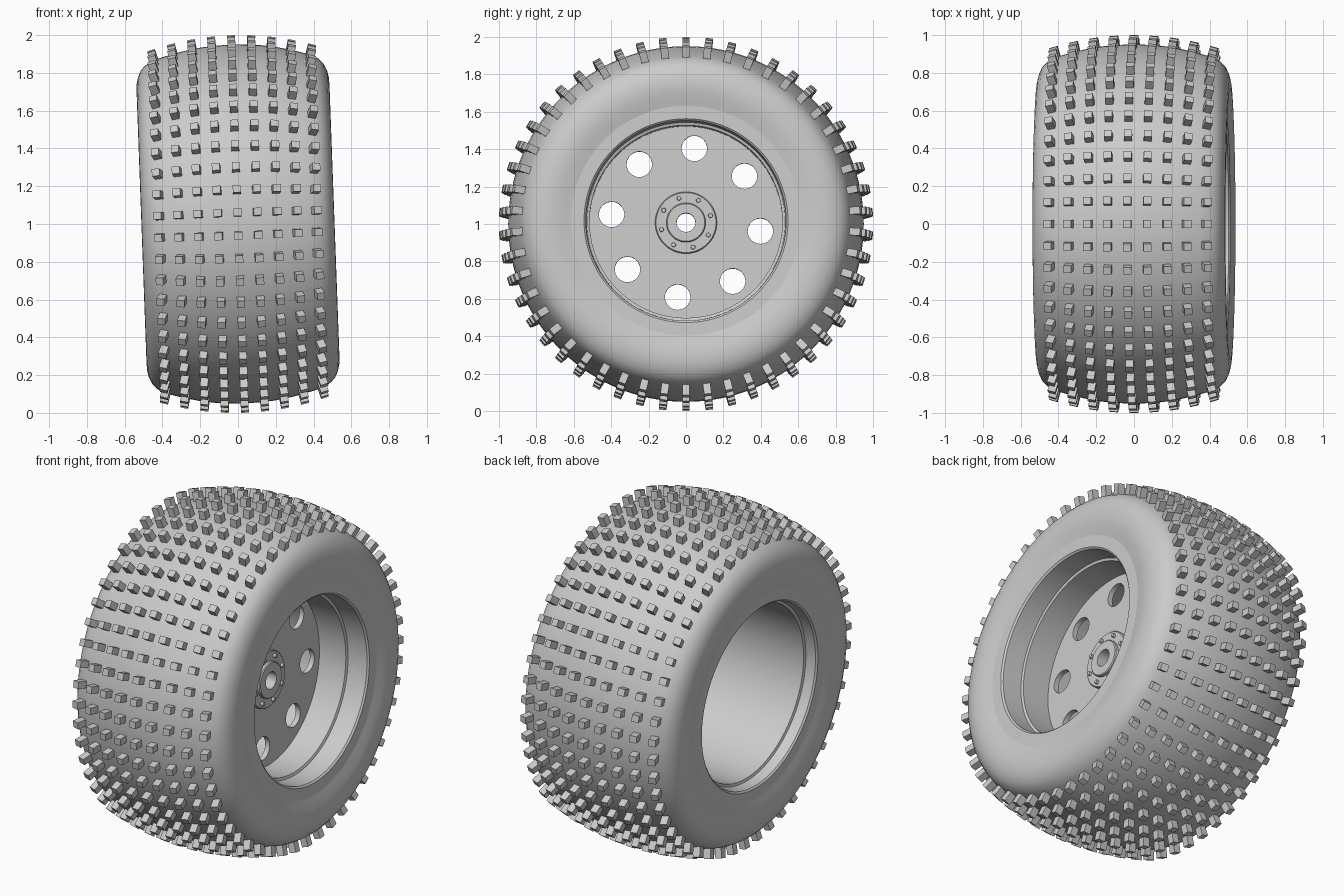
import bpy, bmesh
from math import sin, cos, pi, radians, atan
from mathutils import Matrix, Vector

cube = bpy.data.objects.get("Cube")
if cube:
    bpy.data.objects.remove(cube, do_unlink=True)

# The whole wheel leans slightly about the y axis
LEAN = Matrix.Translation((0, 0, 1)) @ Matrix.Rotation(radians(-2.1), 4, 'Y')
# Maps a flat drawing in xy to the wheel plane, with its depth along the axle
FACE_OUT = Matrix(((0, 0, 1, 0), (1, 0, 0, 0), (0, 1, 0, 0), (0, 0, 0, 1)))

grey = bpy.data.materials.new("plain_grey")
grey.use_nodes = True
grey.diffuse_color = (0.6, 0.6, 0.6, 1)
grey.node_tree.nodes["Principled BSDF"].inputs["Base Color"].default_value = (0.6, 0.6, 0.6, 1)


def place(name, mesh, smooth=True):
    obj = bpy.data.objects.new(name, mesh)
    bpy.context.collection.objects.link(obj)
    mesh.materials.clear()
    mesh.materials.append(grey)
    obj.matrix_world = LEAN
    if smooth:
        bpy.ops.object.select_all(action='DESELECT')
        obj.select_set(True)
        bpy.context.view_layer.objects.active = obj
        bpy.ops.object.shade_smooth_by_angle(angle=radians(30))
    return obj


def finish(name, bm, smooth=True):
    bmesh.ops.recalc_face_normals(bm, faces=bm.faces)
    mesh = bpy.data.meshes.new(name)
    bm.to_mesh(mesh)
    bm.free()
    return place(name, mesh, smooth)


def lathe(name, profile, steps=144):
    """Revolve a closed (axial, radius) profile around the axle."""
    bm = bmesh.new()
    rings = []
    for i in range(steps):
        t = 2 * pi * i / steps
        rings.append([bm.verts.new((a, r * cos(t), r * sin(t))) for a, r in profile])
    n = len(profile)
    for i in range(steps):
        here, there = rings[i], rings[(i + 1) % steps]
        for j in range(n):
            k = (j + 1) % n
            bm.faces.new((here[j], here[k], there[k], there[j]))
    return finish(name, bm)


def polar(radius, angle):
    return radius * cos(angle), radius * sin(angle)


def pierced_plate(name, circles, axial, thickness):
    """Flat plate: the first circle is the outline, the others are holes."""
    curve = bpy.data.curves.new(name, 'CURVE')
    curve.dimensions = '2D'
    curve.fill_mode = 'BOTH'
    curve.extrude = thickness / 2
    for cx, cy, r, n in circles:
        spline = curve.splines.new('POLY')
        spline.points.add(n - 1)
        spline.use_cyclic_u = True
        for i, p in enumerate(spline.points):
            x, y = polar(r, 2 * pi * i / n)
            p.co = (cx + x, cy + y, 0, 1)
    temp = bpy.data.objects.new(name, curve)
    bpy.context.collection.objects.link(temp)
    bpy.context.view_layer.update()
    mesh = bpy.data.meshes.new_from_object(
        temp.evaluated_get(bpy.context.evaluated_depsgraph_get()))
    bpy.data.objects.remove(temp, do_unlink=True)
    mesh.transform(Matrix.Translation((axial, 0, 0)) @ FACE_OUT)
    bm = bmesh.new()
    bm.from_mesh(mesh)
    bmesh.ops.remove_doubles(bm, verts=bm.verts, dist=0.0001)
    return finish(name, bm)


# Tyre carcass: rounded crown, bulging shoulders, sidewalls dipping to the rim
half = [(0.08, 0.948), (0.16, 0.941), (0.24, 0.928), (0.32, 0.91), (0.39, 0.89),
        (0.43, 0.875), (0.46, 0.857), (0.485, 0.83), (0.501, 0.795), (0.509, 0.76),
        (0.511, 0.72), (0.506, 0.68), (0.498, 0.645), (0.49, 0.61), (0.46, 0.59)]
tyre = [(-a, r) for a, r in reversed(half)] + [(0, 0.95)] + half
lathe("tyre", tyre)

# Rim barrel with flat flanges and a step inside each mouth
lathe("rim", [(0.491, 0.615), (0.491, 0.545), (0.482, 0.535), (0.36, 0.53),
              (0.355, 0.515), (-0.42, 0.515), (-0.425, 0.53), (-0.482, 0.54),
              (-0.491, 0.55), (-0.491, 0.615), (-0.46, 0.58), (0.46, 0.58)])

# Wheel disc with eight round holes and an axle hole
holes = [(*polar(0.4, radians(-6.4 + 45 * i)), 0.068, 32) for i in range(8)]
pierced_plate("wheel_disc", [(0, 0, 0.52, 96), (0, 0, 0.05, 32)] + holes, 0.165, 0.03)

# Hub flange and axle boss
lathe("hub_flange", [(0.17, 0.05), (0.2, 0.05), (0.2, 0.16), (0.195, 0.165), (0.17, 0.165)], 64)
lathe("axle_boss", [(0.16, 0.05), (0.22, 0.05), (0.22, 0.1), (0.215, 0.105), (0.16, 0.105)], 48)

# Ring of hub bolts
bm = bmesh.new()
for i in range(8):
    y, z = polar(0.136, radians(16 + 45 * i))
    bmesh.ops.create_cone(bm, cap_ends=True, segments=12, radius1=0.013, radius2=0.011,
                          depth=0.02, matrix=Matrix.Translation((0.205, y, z)) @ FACE_OUT)
finish("hub_bolts", bm)

# Tread blocks: nine columns by fifty rows, each square to the crown
bm = bmesh.new()
ROWS, COLUMNS, CROWN = 50, 9, 0.36
for col in range(COLUMNS):
    a = 0.103 * (col - COLUMNS // 2)
    surface = 0.95 - CROWN * a * a
    tilt = Matrix.Rotation(atan(2 * CROWN * a), 4, 'Y')
    block = (Matrix.Translation((a, 0, surface)) @ tilt
             @ Matrix.Translation((0, 0, 0.02)) @ Matrix.Diagonal((0.042, 0.04, 0.06, 1)))
    for row in range(ROWS):
        spin = Matrix.Rotation(2 * pi * row / ROWS, 4, 'X')
        bmesh.ops.create_cube(bm, size=1, matrix=spin @ block)
finish("tread_blocks", bm, smooth=False)
